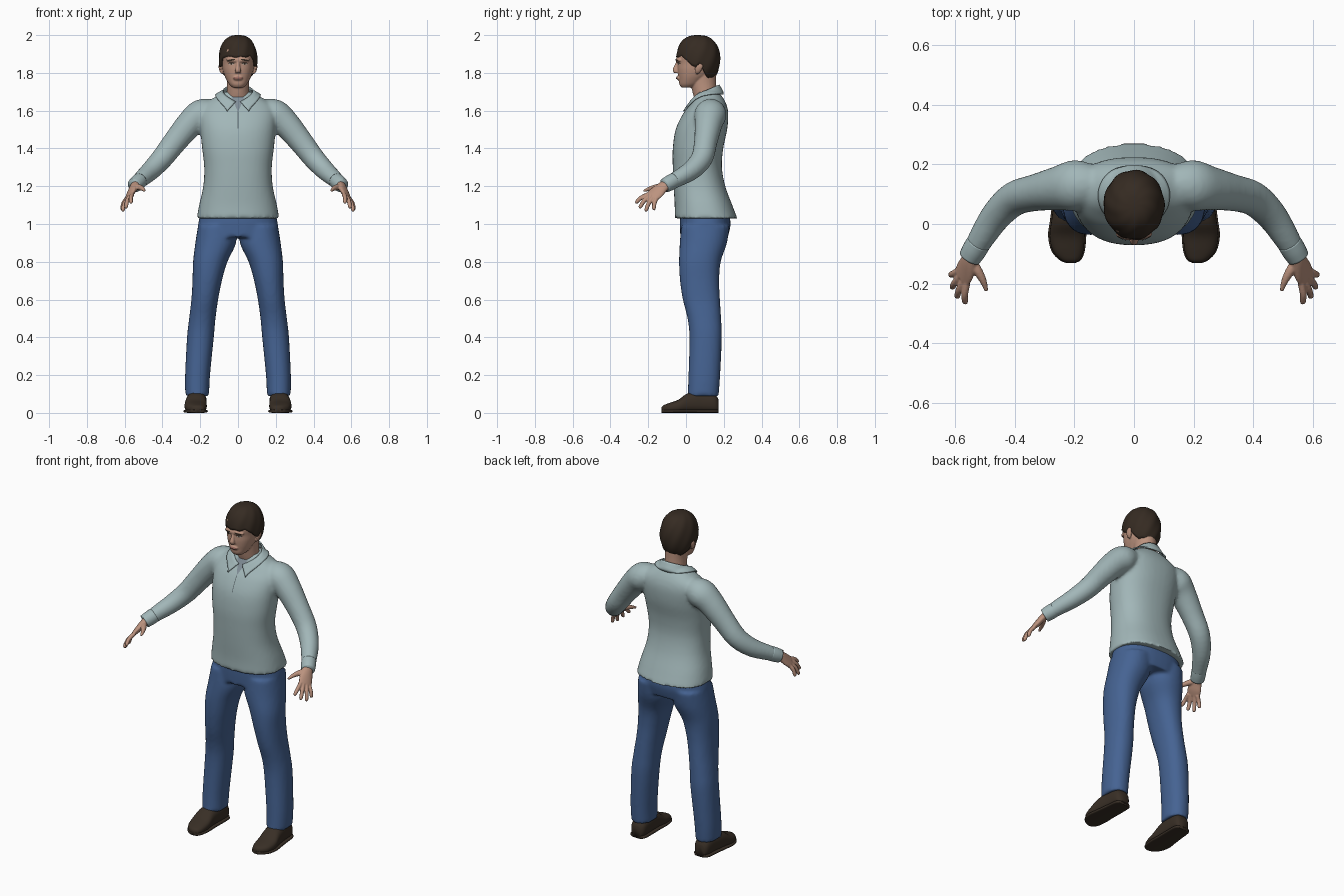
import bpy, bmesh, math
from mathutils import Vector
from mathutils.bvhtree import BVHTree

cube = bpy.data.objects.get("Cube")
if cube:
    bpy.data.objects.remove(cube, do_unlink=True)


def material(name, r, g, b):
    m = bpy.data.materials.new(name)
    m.use_nodes = True
    m.diffuse_color = (r, g, b, 1)
    node = m.node_tree.nodes["Principled BSDF"]
    node.inputs["Base Color"].default_value = (r, g, b, 1)
    node.inputs["Roughness"].default_value = 0.8
    return m


SHIRT = material("pale_blue_cloth", .36, .47, .48)
JEANS = material("blue_denim", .06, .125, .29)
SKIN = material("skin", .50, .29, .21)
HAIR = material("dark_brown_hair", .036, .024, .016)
LEATHER = material("brown_leather", .040, .028, .019)
GREY = material("grey_undershirt", .22, .27, .31)
SEAM = material("dark_seam", .10, .13, .14)
LIPS = material("lips", .33, .15, .12)
EYE = material("eye_white", .50, .46, .42)

X, Y, Z = Vector((1, 0, 0)), Vector((0, 1, 0)), Vector((0, 0, 1))


def smooth_rows(rows, sub=4):
    """Catmull-Rom interpolation of section rows."""
    out = []
    for i in range(len(rows) - 1):
        a, b, c, d = (rows[min(max(k, 0), len(rows) - 1)] for k in range(i - 1, i + 3))
        for j in range(sub):
            t = j / sub
            out.append([q + .5 * t * (r - p + t * (2 * p - 5 * q + 4 * r - s + t * (3 * (q - r) + s - p)))
                        for p, q, r, s in zip(a, b, c, d)])
    return out + [list(rows[-1])]


def loft(bm, rows, ref=Y, axis=None, p=2, n=28, side=1):
    """Closed skin through rows of (x, y, z, half width, half depth)."""
    rows = smooth_rows(rows)
    rings = []
    for i, (x, y, z, ra, rb) in enumerate(rows):
        lo, hi = rows[max(i - 1, 0)], rows[min(i + 1, len(rows) - 1)]
        t = axis or (Vector(hi[:3]) - Vector(lo[:3])).normalized()
        b = (ref - t * ref.dot(t)).normalized()
        a = b.cross(t)
        ring = []
        for k in range(n):
            c, s = math.cos(math.tau * k / n), math.sin(math.tau * k / n)
            c, s = (math.copysign(abs(v) ** (2 / p), v) for v in (c, s))
            v = Vector((x, y, z)) + a * (ra * c) + b * (rb * s)
            ring.append(bm.verts.new((v.x * side, v.y, max(v.z, 0))))
        rings.append(ring)
    for r, q in zip(rings, rings[1:]):
        for k in range(n):
            bm.faces.new((r[k], r[(k + 1) % n], q[(k + 1) % n], q[k]))
    bm.faces.new(rings[0])
    bm.faces.new(rings[-1])


def upright(bm, rows, x=None, **kw):
    """Vertical skin through rows of (z, half width, front y, back y[, centre x])."""
    loft(bm, [((r[4] if len(r) > 4 else 0), (r[2] + r[3]) / 2, r[0], r[1], (r[3] - r[2]) / 2)
              for r in rows], axis=Z, **kw)


def finish(bm, name, mat, voxel=0, relax=4):
    bmesh.ops.recalc_face_normals(bm, faces=bm.faces)
    me = bpy.data.meshes.new(name)
    bm.to_mesh(me)
    bm.free()
    me.materials.append(mat)
    me.shade_smooth()
    ob = bpy.data.objects.new(name, me)
    bpy.context.scene.collection.objects.link(ob)
    if voxel:
        m = ob.modifiers.new("blend", 'REMESH')
        m.mode, m.voxel_size, m.use_smooth_shade = 'VOXEL', voxel, True
        m = ob.modifiers.new("relax", 'SMOOTH')
        m.factor, m.iterations = .5, relax
    return ob


def surface(ob):
    return BVHTree.FromObject(ob, bpy.context.evaluated_depsgraph_get())


def plate(name, tree, mat, shape, lift=.003, n=12):
    """Thin patch laid on the front of a surface; shape maps u, v to x, z."""
    bm = bmesh.new()
    grid = []
    for i in range(n + 1):
        row = []
        for j in range(n + 1):
            x, z = shape(2 * i / n - 1, 2 * j / n - 1)
            hit = tree.ray_cast(Vector((x, -1, z)), Y)[0]
            row.append(bm.verts.new((x, (hit.y if hit else .03) - lift, z)))
        grid.append(row)
    for i in range(n):
        for j in range(n):
            bm.faces.new((grid[i][j], grid[i + 1][j], grid[i + 1][j + 1], grid[i][j + 1]))
    return finish(bm, name, mat)


def oval(cx, cz, w, h, tilt=0):
    return lambda u, v: (cx + w * u, cz + h * v * math.sqrt(1.02 - u * u) + tilt * u)


# Shirt: torso and sleeves blended together
bm = bmesh.new()
upright(bm, [(1.03, .219, -.06, .272), (1.1, .206, -.06, .245), (1.2, .184, -.066, .208),
             (1.3, .179, -.07, .19), (1.4, .19, -.07, .197), (1.5, .2, -.055, .218),
             (1.58, .205, -.018, .224), (1.63, .185, .02, .215), (1.67, .125, .044, .195),
             (1.7, .08, .06, .17)], p=2.3, n=40)
sleeve = [(.12, .135, 1.6, .06, .06), (.19, .13, 1.582, .08, .085), (.25, .12, 1.535, .073, .075),
          (.33, .105, 1.44, .064, .062), (.4, .085, 1.35, .058, .058), (.46, .03, 1.285, .052, .052),
          (.51, -.045, 1.24, .044, .044), (.545, -.105, 1.207, .037, .037)]
for side in (1, -1):
    loft(bm, sleeve, side=side)
shirt = finish(bm, "shirt", SHIRT, .01, 5)
shirt_tree = surface(shirt)

# Cuffs
for side, word in ((1, "left"), (-1, "right")):
    bm = bmesh.new()
    loft(bm, [(.52, -.062, 1.231, .041, .041), (.535, -.087, 1.217, .041, .041),
              (.55, -.112, 1.203, .038, .038)], side=side)
    finish(bm, word + "_cuff", SHIRT)

# Undershirt triangle and front opening
plate("undershirt", shirt_tree, GREY, lambda u, v: (.034 * u * (v + 1) / 2, 1.632 + .04 * v))
plate("front_seam", shirt_tree, SEAM, lambda u, v: (.002 * u, 1.55 + .045 * v), .002)

# Folded collar with pointed front flaps
bm = bmesh.new()
strip, steps, drops = [], 48, 5
for i in range(steps + 1):
    f = (2 * i / steps - 1) * .95
    a, flare = f * math.pi, abs(f) ** 6
    lean = 1 - math.cos(a)
    top = Vector((.078 * math.sin(a), .1 + .074 * math.cos(a), 1.737 - .035 * lean - .03 * flare))
    low = Vector((.105 * math.sin(a) + math.copysign(.055 * flare, f), .1 + .1 * math.cos(a),
                  1.69 - .03 * lean - .06 * flare))
    col = []
    for j in range(drops + 1):
        pt = top.lerp(low, j / drops)
        if j:
            near, nor = shirt_tree.find_nearest(pt)[:2]
            if j == drops or (pt - near).dot(nor) < .008:
                pt = near + nor * .008
        col.append(bm.verts.new(pt))
    strip.append(col)
for c, d in zip(strip, strip[1:]):
    for j in range(drops):
        bm.faces.new((c[j], d[j], d[j + 1], c[j + 1]))
collar = finish(bm, "collar", SHIRT)
m = collar.modifiers.new("thickness", 'SOLIDIFY')
m.thickness, m.offset = .007, 0

# Trousers: hips and legs blended together
bm = bmesh.new()
upright(bm, [(1.07, .195, -.03, .225), (1.0, .211, -.032, .236), (.93, .216, -.03, .222)], p=2.3, n=40)
leg = [(.99, .1, -.025, .23, .112), (.9, .108, -.033, .217, .118), (.8, .091, -.037, .184, .147),
       (.7, .078, -.032, .176, .163), (.6, .071, -.017, .18, .176), (.5, .07, .008, .186, .189),
       (.4, .071, .018, .19, .199), (.2, .066, .013, .181, .214), (.09, .063, .008, .173, .216)]
for side in (1, -1):
    upright(bm, leg, side=side, p=2.2)
finish(bm, "trousers", JEANS, .01, 4)

# Shoes with soles
upper = [(.214, .172, .035, .03, .035), (.214, .15, .05, .046, .05), (.217, .08, .057, .051, .057),
         (.222, .01, .052, .055, .052), (.224, -.04, .035, .059, .035), (.221, -.09, .026, .051, .026),
         (.214, -.12, .02, .032, .02), (.212, -.13, .016, .012, .012)]
for side, word in ((1, "left"), (-1, "right")):
    bm = bmesh.new()
    loft(bm, upper, ref=Z, axis=-Y, p=2.5, side=side)
    finish(bm, word + "_shoe", LEATHER)
    bm = bmesh.new()
    loft(bm, [(x, y, .009, ra + .005, .009) for x, y, z, ra, rb in upper],
         ref=Z, axis=-Y, p=4, side=side)
    finish(bm, word + "_sole", LEATHER)

# Head: skull, neck, nose, brow and ears
bm = bmesh.new()
upright(bm, [(1.722, .028, -.024, .03), (1.738, .046, -.035, .07), (1.765, .062, -.038, .1),
             (1.79, .073, -.042, .13), (1.82, .081, -.045, .15), (1.85, .085, -.045, .165),
             (1.89, .089, -.049, .17), (1.93, .084, -.04, .165), (1.965, .06, -.01, .14),
             (1.985, .02, .04, .1)], p=2.25, n=40)
upright(bm, [(1.6, .055, .06, .16), (1.66, .062, .045, .165), (1.7, .06, .034, .162),
             (1.75, .059, .025, .16), (1.8, .062, .03, .16)])
loft(bm, [(0, -.038, 1.868, .008, .01), (0, -.049, 1.84, .01, .012), (0, -.056, 1.815, .015, .015),
          (0, -.052, 1.8, .014, .012)], axis=Z)
loft(bm, [(-.06, -.034, 1.867, .006, .006), (-.03, -.045, 1.869, .012, .008), (0, -.046, 1.867, .012, .008),
          (.03, -.045, 1.869, .012, .008), (.06, -.034, 1.867, .006, .006)], axis=X)
loft(bm, [(0, -.037, 1.762, .018, .008), (0, -.042, 1.772, .026, .01), (0, -.037, 1.783, .018, .008)], axis=Z)
for side in (1, -1):
    loft(bm, [(.082, .06, 1.795, .006, .008), (.09, .064, 1.81, .008, .016), (.094, .07, 1.835, .009, .021),
              (.092, .072, 1.853, .006, .012)], axis=Z, side=side)
head = finish(bm, "head", SKIN, .004, 4)
head_tree = surface(head)

# Painted face
plate("mouth", head_tree, LIPS, oval(0, 1.773, .024, .007), .002)
for side, word in ((1, "left"), (-1, "right")):
    plate(word + "_eyebrow", head_tree, HAIR, oval(.036 * side, 1.868, .022, .0045, -.003 * side), .002)
    plate(word + "_eyelid_line", head_tree, HAIR, oval(.035 * side, 1.85, .016, .0055), .001)
    plate(word + "_eye", head_tree, EYE, oval(.035 * side, 1.847, .013, .0035), .002)
    plate(word + "_iris", head_tree, HAIR, oval(.035 * side, 1.847, .0042, .004), .003)

# Hair: cap running from the crown down to a varying hairline
bm = bmesh.new()
around, down, rows = 72, 16, []


def hairline(back):
    """Lowest hair height; back runs from -1 at the face to 1 at the nape."""
    stops = [(-1, 1.884), (-.75, 1.888), (-.5, 1.868), (-.3, 1.835), (-.1, 1.832),
             (.08, 1.855), (.3, 1.80), (.6, 1.775), (1, 1.77)]
    for (a, za), (b, zb) in zip(stops, stops[1:]):
        if back <= b:
            return za + (zb - za) * (back - a) / (b - a)
    return stops[-1][1]


for i in range(around):
    a = math.tau * i / around
    low = math.asin((hairline(math.cos(a)) + .003 * math.sin(11 * a) - 1.87) / .13)
    row = []
    for j in range(1, down + 1):
        e = math.pi / 2 + (low - math.pi / 2) * j / down
        r = math.cos(e) ** .75 * (1 + .015 * math.sin(9 * a + 5 * e))
        row.append(bm.verts.new((.102 * r * math.sin(a), .064 + .117 * r * math.cos(a),
                                 1.87 + .13 * math.sin(e))))
    rows.append(row)
crown = bm.verts.new((0, .064, 2))
for r, q in zip(rows, rows[1:] + rows[:1]):
    bm.faces.new((crown, r[0], q[0]))
    for j in range(down - 1):
        bm.faces.new((r[j], r[j + 1], q[j + 1], q[j]))
hair = finish(bm, "hair", HAIR)
m = hair.modifiers.new("thickness", 'SOLIDIFY')
m.thickness, m.offset = .016, -1

# Hands: palm, four fingers and a thumb
palm = [(.53, -.08, 1.222, .024, .028), (.55, -.12, 1.198, .02, .032),
        (.565, -.155, 1.167, .017, .041), (.577, -.18, 1.146, .012, .039)]
fingers = [((.560, -.198, 1.158), (.567, -.268, 1.112)), ((.570, -.188, 1.151), (.595, -.248, 1.085)),
           ((.580, -.172, 1.144), (.612, -.215, 1.068)), ((.586, -.155, 1.138), (.617, -.172, 1.075))]
for side, word in ((1, "left"), (-1, "right")):
    bm = bmesh.new()
    loft(bm, palm, ref=Vector((-.45, -.8, .35)), side=side)
    for base, tip in fingers:
        base, tip = Vector(base), Vector(tip)
        bend = base.lerp(tip, .5) + Vector((.004, -.003, .005))
        loft(bm, [(*base, .012, .012), (*bend, .0115, .0115), (*base.lerp(tip, .9), .010, .010),
                  (*tip, .005, .005)], ref=X, n=12, side=side)
    loft(bm, [(.55, -.115, 1.2, .016, .016), (.525, -.155, 1.195, .016, .016),
              (.506, -.19, 1.187, .012, .012), (.494, -.225, 1.175, .006, .006)], ref=Z, n=12, side=side)
    finish(bm, word + "_hand", SKIN, .004, 2)
